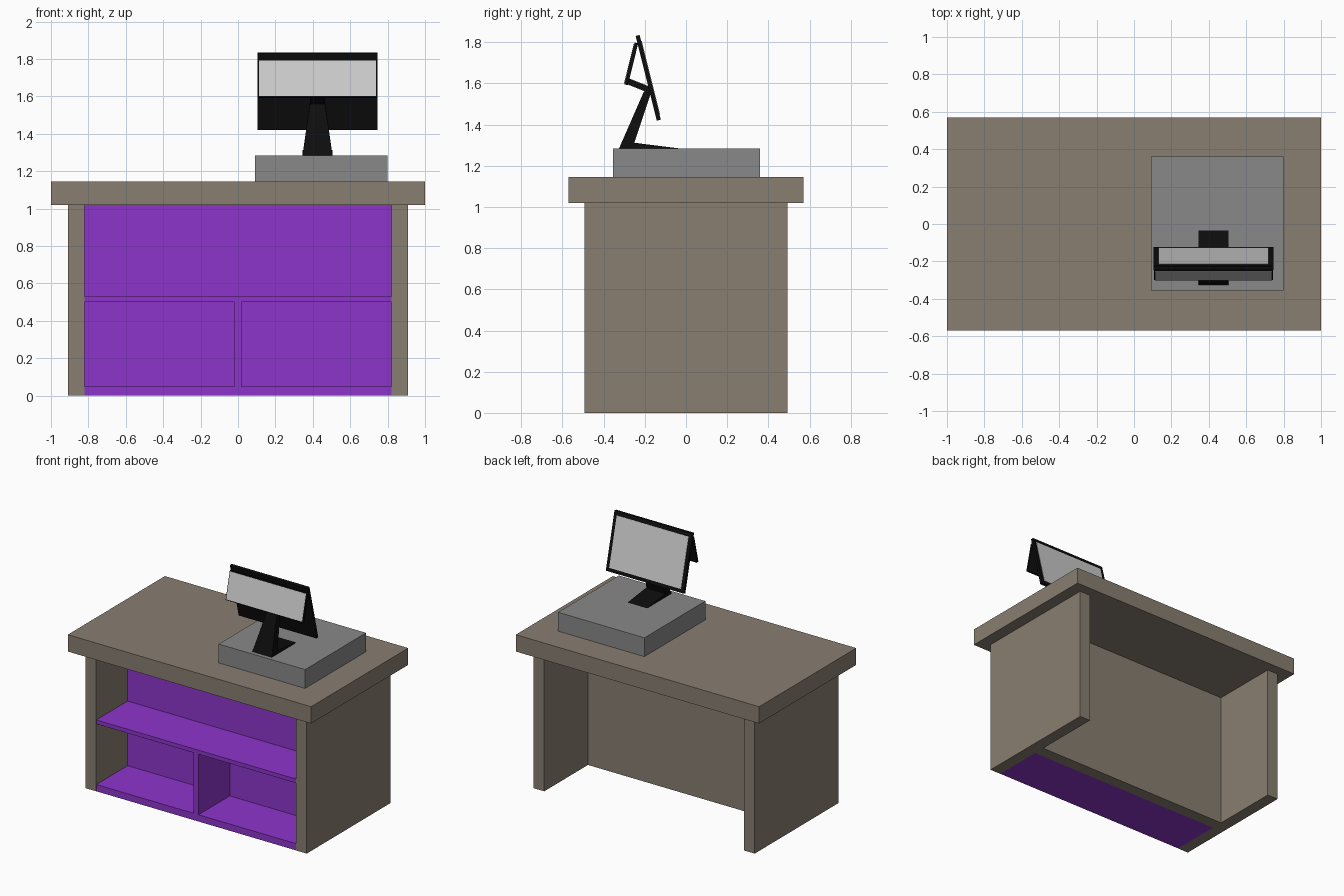
import bpy, bmesh
from mathutils import Vector

if "Cube" in bpy.data.objects:
    bpy.data.objects.remove(bpy.data.objects["Cube"])


def material(name, color):
    m = bpy.data.materials.new(name)
    m.diffuse_color = (*color, 1)
    m.use_nodes = True
    m.node_tree.nodes["Principled BSDF"].inputs["Base Color"].default_value = m.diffuse_color
    return m


BROWN = material("taupe_laminate", (0.25, 0.21, 0.165))
PURPLE = material("purple_panel", (0.27, 0.035, 0.6))
BLACK = material("black_plastic", (0.004, 0.004, 0.004))
GREY = material("drawer_grey", (0.25, 0.25, 0.25))
SCREEN = material("screen_grey", (0.52, 0.52, 0.52))


def prism(name, profile, cx, half_widths, mat):
    """Side profile in (y, z) spread along x; a half width per point allows taper."""
    if not isinstance(half_widths, (list, tuple)):
        half_widths = [half_widths] * len(profile)
    bm = bmesh.new()
    sides = [[bm.verts.new((cx + s * w, y, z)) for (y, z), w in zip(profile, half_widths)]
             for s in (-1, 1)]
    n = len(profile)
    bm.faces.new(sides[0])
    bm.faces.new(sides[1][::-1])
    for i in range(n):
        j = (i + 1) % n
        bm.faces.new((sides[0][i], sides[1][i], sides[1][j], sides[0][j]))
    bmesh.ops.recalc_face_normals(bm, faces=bm.faces)
    me = bpy.data.meshes.new(name)
    bm.to_mesh(me)
    bm.free()
    ob = bpy.data.objects.new(name, me)
    bpy.context.collection.objects.link(ob)
    me.materials.append(mat)
    return ob


def box(name, x, y, z, mat):
    prof = [(y[0], z[0]), (y[1], z[0]), (y[1], z[1]), (y[0], z[1])]
    return prism(name, prof, (x[0] + x[1]) / 2, (x[1] - x[0]) / 2, mat)


def tilted_panel(name, low, high, cx, half, thick, mat):
    """Flat slab between two (y, z) centre points, thick across its slope."""
    a, b = Vector(low), Vector(high)
    d = (b - a).normalized()
    n = Vector((d.y, -d.x)) * thick / 2
    return prism(name, [a - n, a + n, b + n, b - n], cx, half, mat)


# Counter: top slab, side panels and recessed back panel
box("counter_top", (-1, 1), (-0.57, 0.57), (1.02, 1.145), BROWN)
for side, s in (("left", -1), ("right", 1)):
    box(side + "_side_panel", sorted((s * 0.82, s * 0.91)), (-0.493, 0.493), (0, 1.02), BROWN)
box("back_panel", (-0.82, 0.82), (-0.11, -0.02), (0, 1.02), BROWN)

# Purple shelving in the front
FRONT = -0.492
box("shelf_back", (-0.82, 0.82), (-0.125, -0.11), (0.05, 1.02), PURPLE)
box("bottom_shelf", (-0.82, 0.82), (FRONT, -0.11), (0, 0.05), PURPLE)
box("middle_shelf", (-0.82, 0.82), (FRONT, -0.125), (0.5, 0.53), PURPLE)
box("shelf_divider", (-0.02, 0.02), (FRONT, -0.125), (0.05, 0.5), PURPLE)

# Cash drawer
box("cash_drawer", (0.09, 0.80), (-0.355, 0.36), (1.145, 1.285), GREY)

# Stand: wedge foot, tapered neck and display bracket
CX = 0.425
prism("stand_foot", [(-0.325, 1.285), (-0.035, 1.285), (-0.25, 1.312)], CX, 0.08, BLACK)
prism("stand_neck", [(-0.325, 1.285), (-0.26, 1.285), (-0.165, 1.57), (-0.205, 1.56)],
      CX, [0.08, 0.08, 0.04, 0.04], BLACK)
tilted_panel("display_bracket", (-0.285, 1.612), (-0.17, 1.566), CX, 0.04, 0.03, BLACK)

# Cashier monitor facing the back, its screen just proud of the frame
tilted_panel("monitor", (-0.132, 1.422), (-0.235, 1.833), CX, 0.32, 0.02, BLACK)
tilted_panel("monitor_screen", (-0.128, 1.45), (-0.217, 1.806), CX, 0.295, 0.004, SCREEN)

# Customer display facing the front
tilted_panel("customer_display", (-0.291, 1.594), (-0.241, 1.797), CX, 0.317, 0.018, BLACK)
tilted_panel("customer_screen", (-0.299, 1.602), (-0.252, 1.792), CX, 0.312, 0.004, SCREEN)
